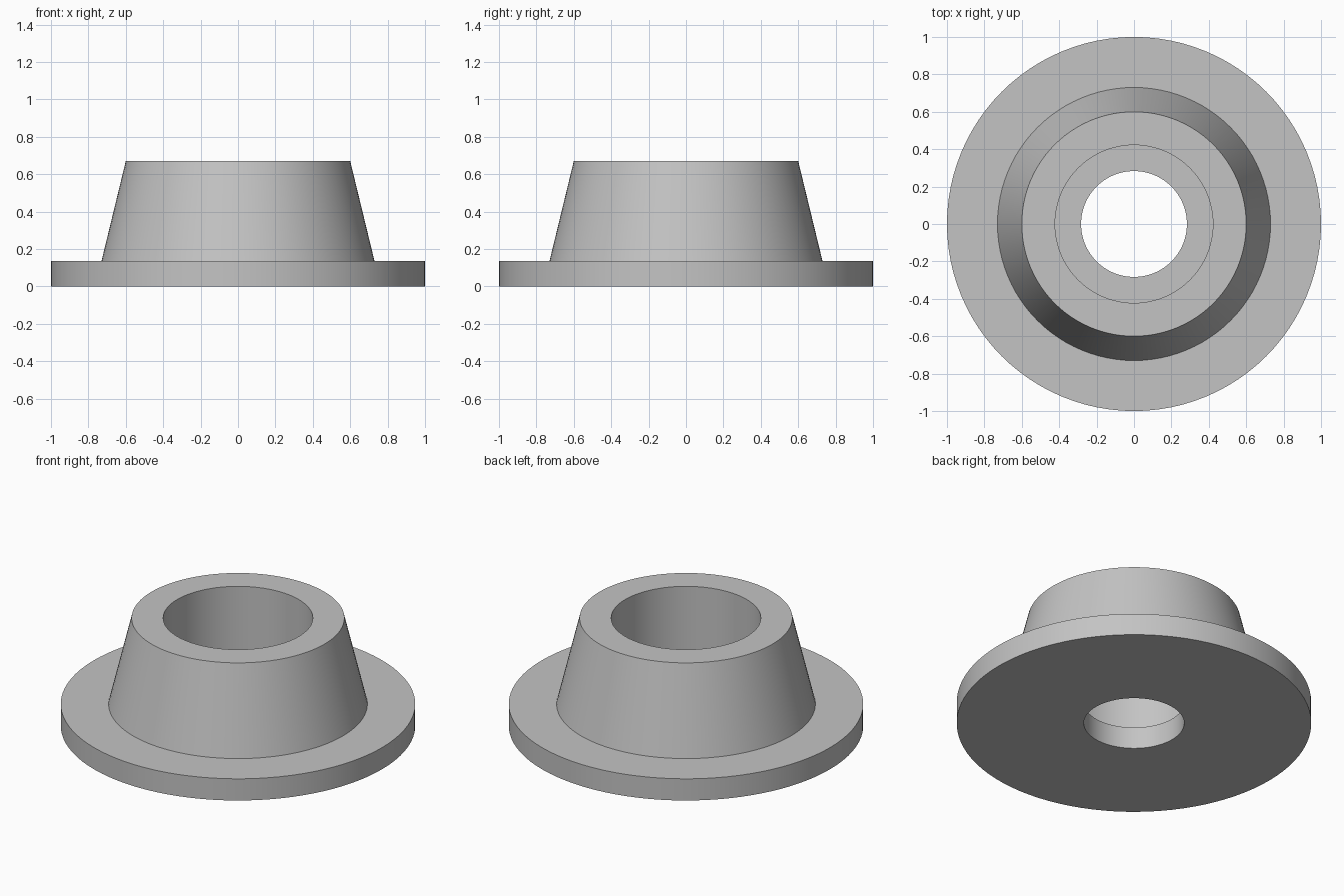
import bpy
import bmesh
import math

if "Cube" in bpy.data.objects:
    bpy.data.objects.remove(bpy.data.objects["Cube"], do_unlink=True)

SEGMENTS = 96
FLANGE_TOP = 0.135
HUB_TOP = 0.67

# Single grey material
grey = bpy.data.materials.new("plain grey")
grey.use_nodes = True
colour = (0.55, 0.55, 0.55, 1)
grey.diffuse_color = colour
grey.node_tree.nodes["Principled BSDF"].inputs["Base Color"].default_value = colour


def lathe(name, profile):
    """Revolve a closed (radius, height) profile around z."""
    bm = bmesh.new()
    verts = [bm.verts.new((r, 0, z)) for r, z in profile]
    edges = [bm.edges.new((v, verts[(i + 1) % len(verts)])) for i, v in enumerate(verts)]
    bmesh.ops.spin(bm, geom=verts + edges, cent=(0, 0, 0), axis=(0, 0, 1),
                   angle=math.tau, steps=SEGMENTS, use_duplicate=False)
    bmesh.ops.remove_doubles(bm, verts=bm.verts, dist=0.0001)
    bmesh.ops.recalc_face_normals(bm, faces=bm.faces)
    mesh = bpy.data.meshes.new(name)
    bm.to_mesh(mesh)
    bm.free()
    obj = bpy.data.objects.new(name, mesh)
    bpy.context.collection.objects.link(obj)
    mesh.materials.append(grey)
    bpy.ops.object.select_all(action="DESELECT")
    obj.select_set(True)
    bpy.context.view_layer.objects.active = obj
    bpy.ops.object.shade_smooth_by_angle(angle=math.radians(30))
    return obj


# Flange, tapered hub and counterbored through hole in one solid
lathe("flanged_bushing", [
    (0.283, 0),            # through hole, underside
    (1, 0),                # flange rim
    (1, FLANGE_TOP),
    (0.73, FLANGE_TOP),    # foot of the tapered hub
    (0.6, HUB_TOP),
    (0.422, HUB_TOP),      # counterbore
    (0.422, FLANGE_TOP),
    (0.283, FLANGE_TOP),   # inner ledge
])
